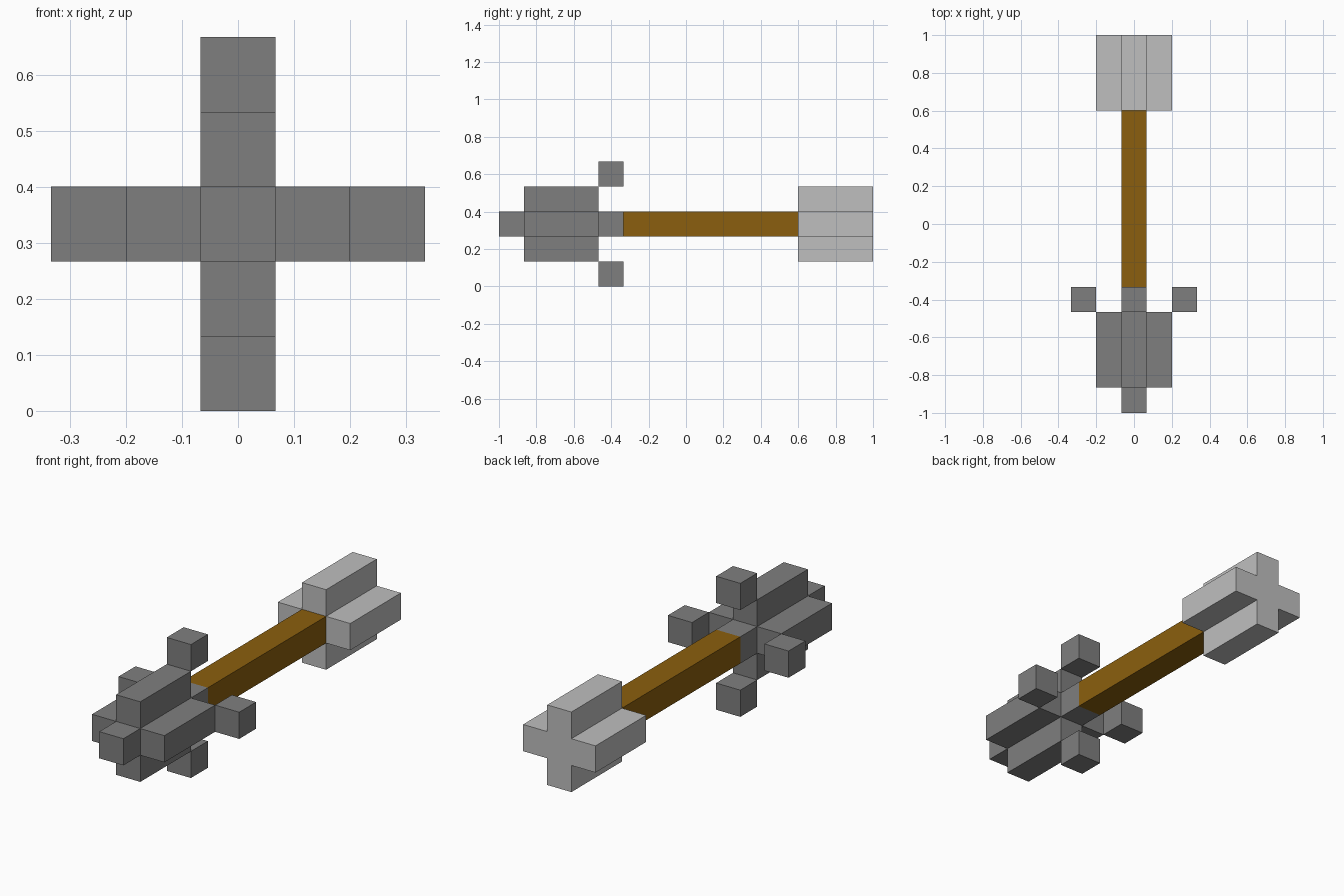
import bpy
import bmesh
from mathutils import Matrix

cube = bpy.data.objects.get("Cube")
if cube:
    bpy.data.objects.remove(cube, do_unlink=True)

U = 2 / 15      # one block
CZ = 2.5 * U    # height of the long axis


def material(name, srgb):
    lin = [((c / 255 + 0.055) / 1.055) ** 2.4 for c in srgb]
    mat = bpy.data.materials.new(name)
    mat.use_nodes = True
    mat.diffuse_color = (*lin, 1)
    mat.node_tree.nodes["Principled BSDF"].inputs["Base Color"].default_value = (*lin, 1)
    return mat


stone = material("dark grey stone", (127, 127, 127))
wood = material("brown wood", (139, 95, 14))
feather = material("light grey feather", (191, 191, 191))

SQUARE = [(-.5, -.5), (.5, -.5), (.5, .5), (-.5, .5)]
# Plus-shaped section: one arm, turned four times
CROSS = []
for c, s in ((1, 0), (0, 1), (-1, 0), (0, -1)):
    CROSS += [(x * c - z * s, x * s + z * c) for x, z in ((1.5, -.5), (1.5, .5), (.5, .5))]


def prism(name, section, start, end, mat, x=0, z=0):
    """Extrude a section along y; all measures are in blocks."""
    bm = bmesh.new()
    base = bm.faces.new([bm.verts.new((px, start, pz)) for px, pz in section])
    out = bmesh.ops.extrude_face_region(bm, geom=[base], use_keep_orig=True)
    moved = [v for v in out["geom"] if isinstance(v, bmesh.types.BMVert)]
    bmesh.ops.translate(bm, verts=moved, vec=(0, end - start, 0))
    bmesh.ops.transform(bm, verts=bm.verts,
                        matrix=Matrix.Scale(U, 4) @ Matrix.Translation((x, 0, z)))
    bmesh.ops.recalc_face_normals(bm, faces=bm.faces)
    mesh = bpy.data.meshes.new(name)
    bm.to_mesh(mesh)
    bm.free()
    mesh.materials.append(mat)
    obj = bpy.data.objects.new(name, mesh)
    obj.location.z = CZ
    bpy.context.collection.objects.link(obj)


# Arrow head: tip, cross-shaped body, neck and four loose barbs
prism("head_tip", SQUARE, -7.5, -6.5, stone)
prism("head_body", CROSS, -6.5, -3.5, stone)
prism("head_neck", SQUARE, -3.5, -2.5, stone)
for side, x, z in (("left", 2, 0), ("right", -2, 0), ("top", 0, 2), ("bottom", 0, -2)):
    prism("barb_" + side, SQUARE, -3.5, -2.5, stone, x, z)

# Shaft and tail feathers
prism("shaft", SQUARE, -2.5, 4.5, wood)
prism("fletching", CROSS, 4.5, 7.5, feather)
